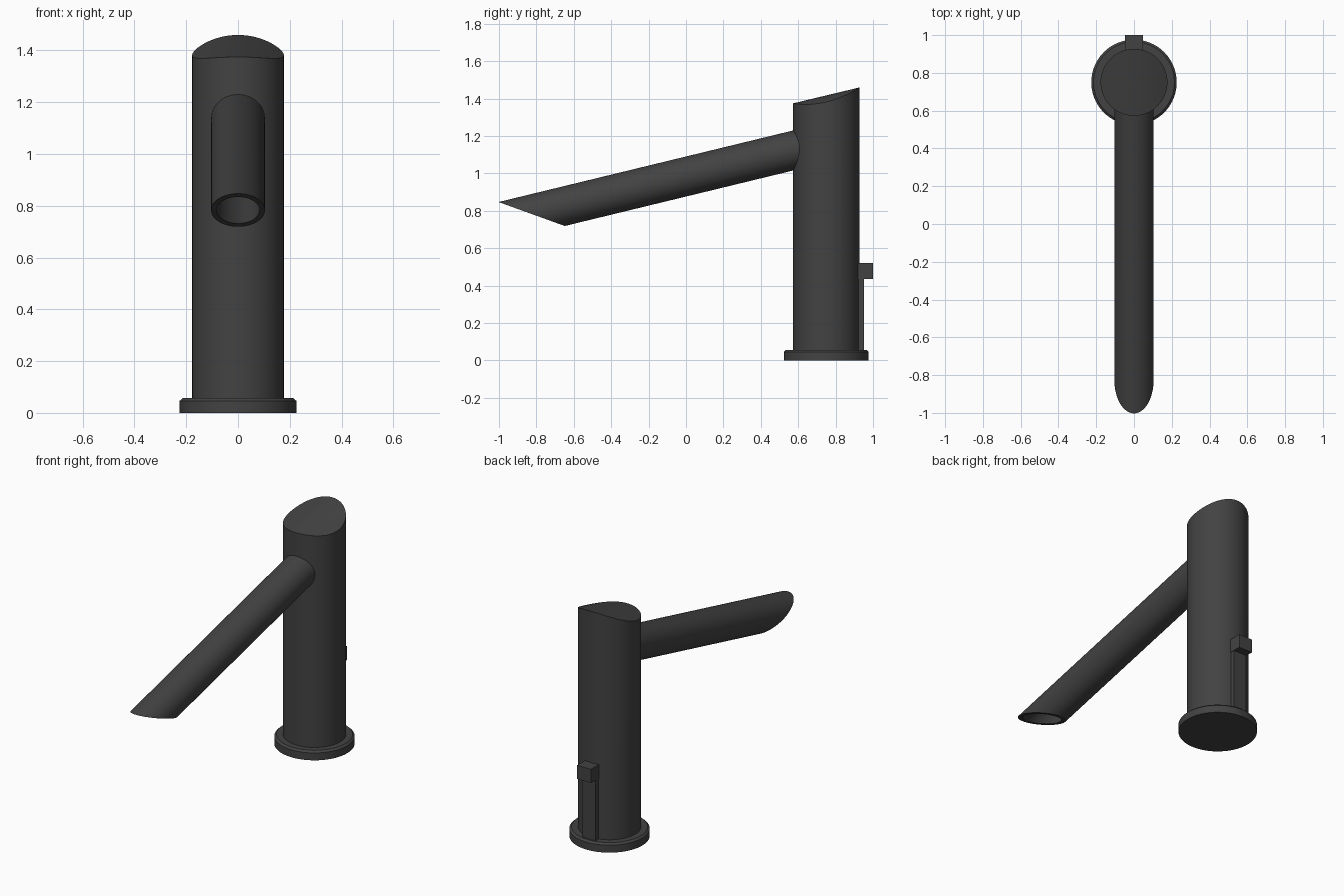
import bpy, bmesh, math
from mathutils import Vector

if "Cube" in bpy.data.objects:
    bpy.data.objects.remove(bpy.data.objects["Cube"])

SIDES = 96
CY = 0.75            # column axis position in y
R = 0.177            # column radius

mat = bpy.data.materials.new("dark grey metal")
mat.diffuse_color = (0.055, 0.055, 0.055, 1)
mat.use_nodes = True
mat.node_tree.nodes["Principled BSDF"].inputs["Base Color"].default_value = mat.diffuse_color


def finish(name, bm, angle=25):
    bmesh.ops.recalc_face_normals(bm, faces=bm.faces)
    me = bpy.data.meshes.new(name)
    bm.to_mesh(me)
    bm.free()
    ob = bpy.data.objects.new(name, me)
    bpy.context.collection.objects.link(ob)
    me.materials.append(mat)
    bpy.ops.object.select_all(action='DESELECT')
    ob.select_set(True)
    bpy.context.view_layer.objects.active = ob
    bpy.ops.object.shade_smooth_by_angle(angle=math.radians(angle))
    return ob


def skin(name, rings, closed=False):
    """Bridge rings, each a function angle -> point; cap the ends unless closed."""
    bm = bmesh.new()
    loops = [[bm.verts.new(f(2 * math.pi * i / SIDES)) for i in range(SIDES)] for f in rings]
    pairs = list(zip(loops, loops[1:])) + ([(loops[-1], loops[0])] if closed else [])
    for a, b in pairs:
        for i in range(SIDES):
            j = (i + 1) % SIDES
            bm.faces.new((a[i], a[j], b[j], b[i]))
    if not closed:
        bm.faces.new(loops[0])
        bm.faces.new(loops[-1])
    return finish(name, bm)


def flat_ring(r, z):
    return lambda t: Vector((r * math.cos(t), CY + r * math.sin(t), z))


def top_ring(r):
    # sloped top, arched across x
    def f(t):
        x, y = r * math.cos(t), r * math.sin(t)
        return Vector((x, CY + y, 1.417 + 0.24 * y - 1.12 * x * x))
    return f


# Base flange with chamfered rim
skin("base_flange", [flat_ring(0.226, 0), flat_ring(0.226, 0.046), flat_ring(0.214, 0.057)])

# Column with arched, slanted top
skin("column", [flat_ring(R, 0.03)] + [top_ring(R * k) for k in (1, 0.8, 0.6, 0.4, 0.2, 0.02)])

# Spout: sloping hollow tube with an oblique mouth
slope = math.radians(13.65)
along = Vector((0, -math.cos(slope), -math.sin(slope)))
up = Vector((0, -math.sin(slope), math.cos(slope)))
root = Vector((0, 0.68, 1.1485))


def spout_ring(r, mouth):
    def f(t):
        n = r * math.sin(t)
        s = 1.549 + 1.51 * n if mouth else 0.0
        return root + Vector((r * math.cos(t), 0, 0)) + up * n + along * s
    return f


skin("spout", [spout_ring(0.104, False), spout_ring(0.104, True),
               spout_ring(0.083, True), spout_ring(0.083, False)], closed=True)


def box(name, lo, hi):
    bm = bmesh.new()
    bmesh.ops.create_cube(bm, size=1)
    for v in bm.verts:
        v.co = [(a + b) / 2 + c * (b - a) for a, b, c in zip(lo, hi, v.co)]
    return finish(name, bm)


# Rear pull rod and its knob
box("pull_rod", (-0.045, 0.88, 0.04), (0.045, 0.951, 0.45))
box("pull_knob", (-0.047, 0.90, 0.435), (0.047, 1.0, 0.52))
